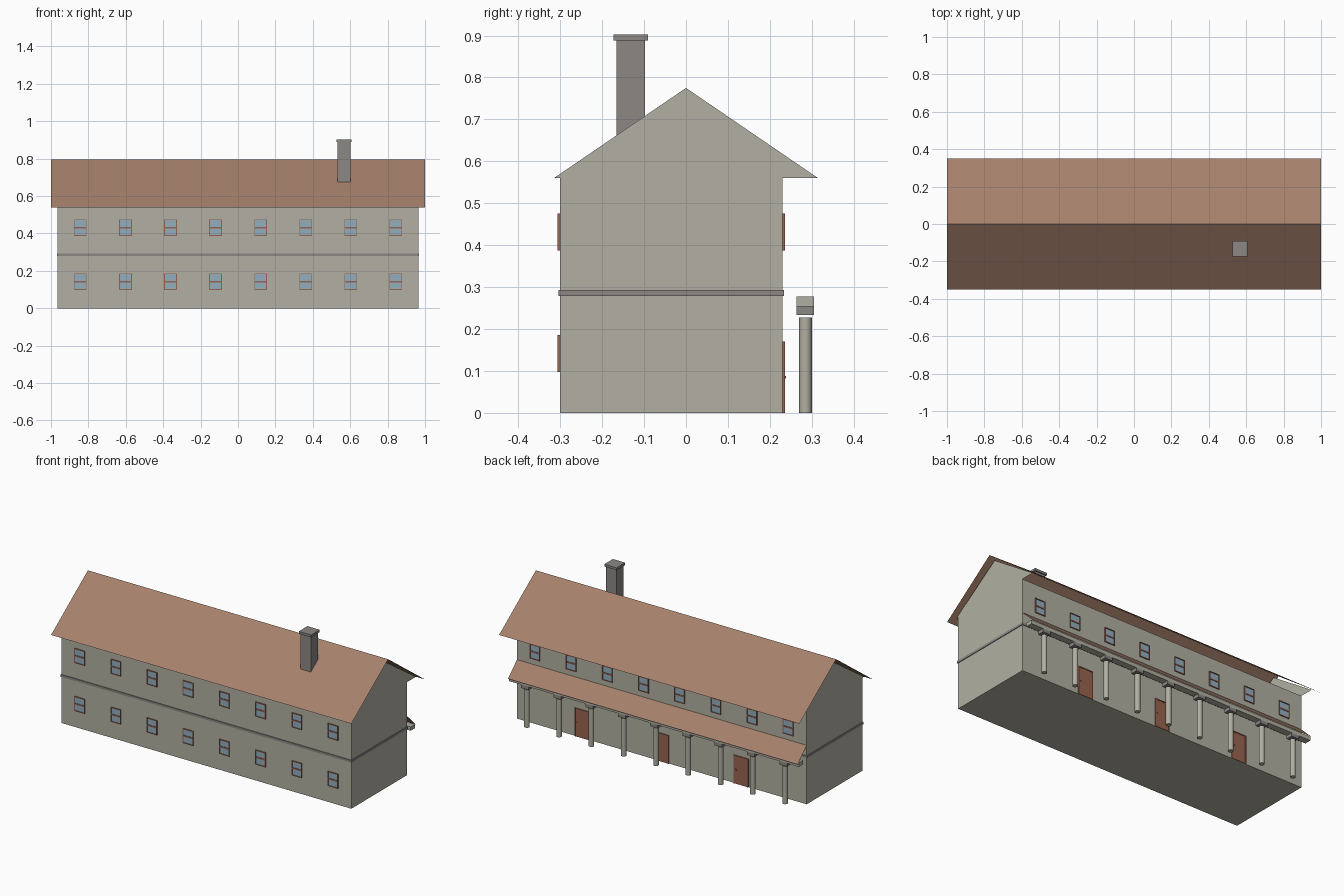
import bpy
import bmesh
from mathutils import Matrix, Vector

default = bpy.data.objects.get("Cube")
if default:
    bpy.data.objects.remove(default, do_unlink=True)


def make_material(name, srgb):
    linear = [((c / 255 + 0.055) / 1.055) ** 2.4 for c in srgb] + [1.0]
    mat = bpy.data.materials.new(name)
    mat.use_nodes = True
    mat.diffuse_color = linear
    node = next(n for n in mat.node_tree.nodes if n.type == "BSDF_PRINCIPLED")
    node.inputs["Base Color"].default_value = linear
    node.inputs["Roughness"].default_value = 0.8
    return mat


PLASTER = make_material("plaster", (178, 176, 163))
TILE = make_material("roof_tile", (166, 128, 108))
STONE = make_material("grey_stone", (140, 135, 133))
WOOD = make_material("brown_wood", (152, 100, 80))
GLASS = make_material("blue_glass", (146, 174, 190))


def finish(bm, name, mats):
    mesh = bpy.data.meshes.new(name)
    bm.to_mesh(mesh)
    bm.free()
    for mat in mats:
        mesh.materials.append(mat)
    obj = bpy.data.objects.new(name, mesh)
    bpy.context.collection.objects.link(obj)
    return obj


def add_box(bm, x, y, z, index=0):
    """Add a box from (low, high) pairs."""
    lows, highs = Vector((x[0], y[0], z[0])), Vector((x[1], y[1], z[1]))
    matrix = Matrix.Translation((lows + highs) / 2) @ Matrix.Diagonal((*(highs - lows), 1))
    verts = bmesh.ops.create_cube(bm, size=1, matrix=matrix)["verts"]
    for face in {f for v in verts for f in v.link_faces}:
        face.material_index = index


def box(name, mat, x, y, z):
    bm = bmesh.new()
    add_box(bm, x, y, z)
    return finish(bm, name, [mat])


def sheet(name, mat, points):
    bm = bmesh.new()
    bm.faces.new([bm.verts.new(p) for p in points])
    return finish(bm, name, [mat])


def about(centre, half):
    return (centre - half, centre + half)


# Main dimensions
HALF = 0.965
FRONT, BACK = -0.30, 0.23
EAVE = 0.56

# Walls, floor band and the thin gable at each end
box("house_walls", PLASTER, (-HALF, HALF), (FRONT, BACK), (0, EAVE))
box("floor_band", STONE, about(0, HALF + 0.004), (FRONT - 0.004, BACK + 0.004), (0.279, 0.293))
for side, name in ((1, "left_gable"), (-1, "right_gable")):
    x = side * HALF
    sheet(name, PLASTER, [(x, -0.315 * side, EAVE), (x, 0.315 * side, EAVE), (x, 0, 0.775)])

# Main roof: two thin slopes
for side, name in ((-1, "front_roof_slope"), (1, "back_roof_slope")):
    sheet(name, TILE, [(side, 0.35 * side, 0.54), (-side, 0.35 * side, 0.54),
                       (-side, 0, 0.795), (side, 0, 0.795)])

# Chimney
box("chimney_stack", STONE, about(0.567, 0.034), about(-0.132, 0.034), (0.62, 0.89))
box("chimney_cap", STONE, about(0.567, 0.041), about(-0.132, 0.041), (0.888, 0.902))


def window(name, x, z, wall, out):
    """Framed two-pane window on a wall facing out (-1 front, 1 back)."""
    bm = bmesh.new()
    w, h, t = 0.034, 0.044, 0.004

    def depth(d):
        return tuple(sorted((wall, wall + out * d)))

    add_box(bm, about(x, w - t), depth(0.002), about(z, h - t), 1)
    for s in (-1, 1):
        add_box(bm, about(x + s * (w - t / 2), t / 2), depth(0.006), about(z, h))
        add_box(bm, about(x, w - t), depth(0.006), about(z + s * (h - t / 2), t / 2))
    add_box(bm, about(x, w - t), depth(0.005), about(z, 0.004))
    finish(bm, name, [WOOD, GLASS])


# Windows: two rows in front, upper row behind
for i in range(8):
    x = -0.843 + i * 0.241
    window(f"front_lower_window_{i + 1}", x, 0.142, FRONT, -1)
    window(f"front_upper_window_{i + 1}", x, 0.431, FRONT, -1)
    window(f"back_upper_window_{i + 1}", x, 0.431, BACK, 1)

# Doors with a frame and a small knob
for i, x in enumerate((-0.53, 0, 0.53)):
    bm = bmesh.new()
    add_box(bm, about(x, 0.044), (BACK, BACK + 0.004), (0, 0.165))
    for s in (-1, 1):
        add_box(bm, about(x + s * 0.046, 0.003), (BACK, BACK + 0.006), (0, 0.17))
    add_box(bm, about(x, 0.043), (BACK, BACK + 0.006), (0.164, 0.17))
    add_box(bm, about(x + 0.034, 0.003), (BACK + 0.004, BACK + 0.008), about(0.085, 0.003))
    finish(bm, f"back_door_{i + 1}", [WOOD])

# Porch: sloping roof sheet, beam, columns and capitals
sheet("porch_roof", TILE, [(HALF, BACK, 0.355), (HALF, 0.315, 0.272),
                           (-HALF, 0.315, 0.272), (-HALF, BACK, 0.355)])
box("porch_beam", PLASTER, (-HALF, HALF), (0.264, 0.305), (0.254, 0.277))
for i in range(9):
    x = -0.86 + i * 0.215
    bm = bmesh.new()
    bmesh.ops.create_cone(bm, cap_ends=True, segments=20, radius1=0.015, radius2=0.015,
                          depth=0.228, matrix=Matrix.Translation((x, 0.285, 0.114)))
    for face in bm.faces:
        face.smooth = len(face.verts) == 4
    for edge in bm.edges:
        edge.smooth = all(f.smooth for f in edge.link_faces)
    finish(bm, f"porch_column_{i + 1}", [PLASTER])
    box(f"column_capital_{i + 1}", STONE, about(x, 0.025), (0.264, 0.305), (0.234, 0.254))
